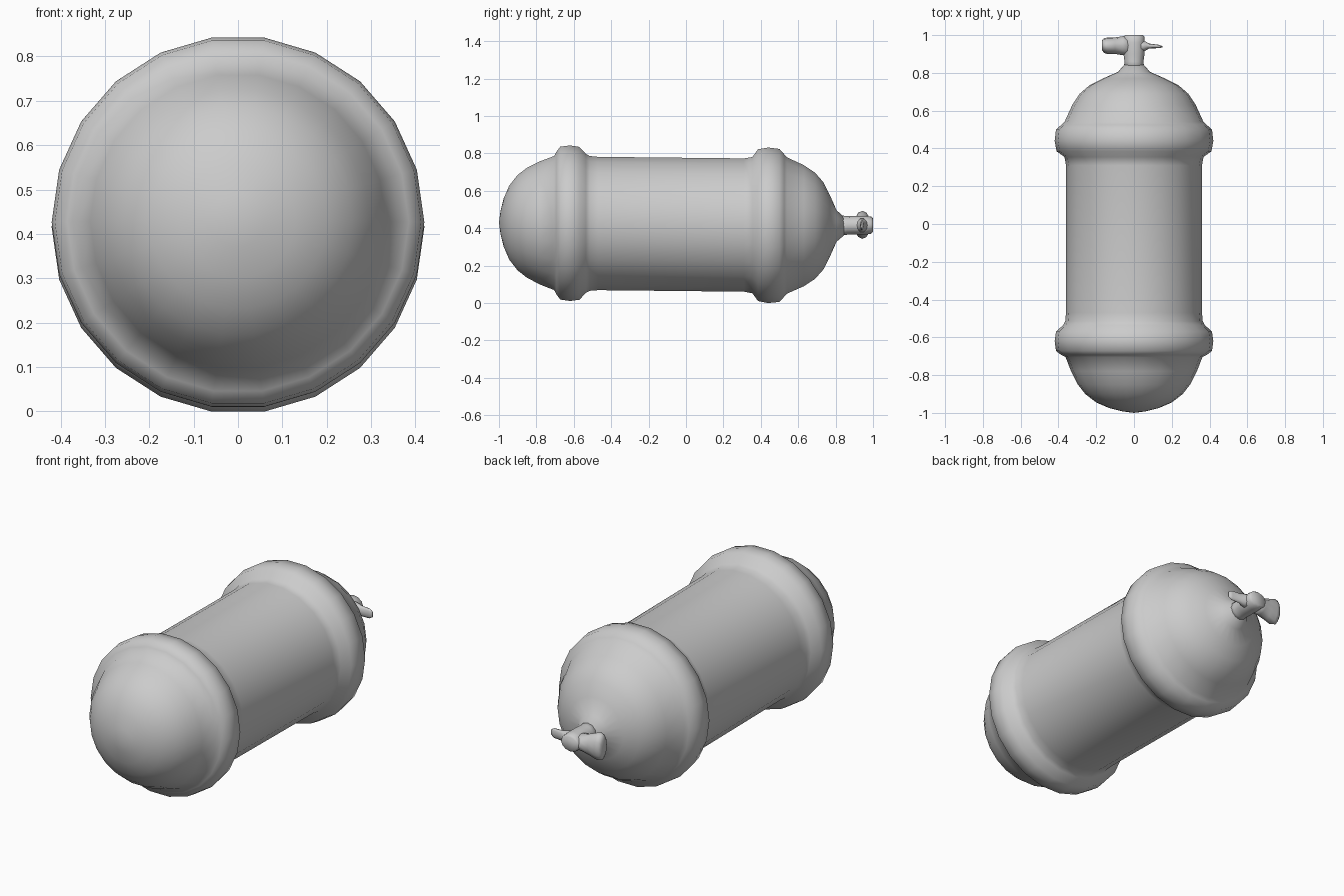
import bpy, bmesh
from math import sin, cos, tau


def loft(name, axis, sections, sides):
    """Skin elliptical sections (position, u radius, z radius, u centre, z centre)."""
    bm = bmesh.new()
    rings = []
    for p, ru, rz, cu, cz in sections:
        ring = []
        for i in range(sides):
            a = tau * i / sides
            u, z = cu + ru * cos(a), cz + rz * sin(a)
            ring.append(bm.verts.new((u, p, z) if axis == 'y' else (p, u, z)))
        rings.append(ring)
    for r0, r1 in zip(rings, rings[1:]):
        for i in range(sides):
            j = (i + 1) % sides
            bm.faces.new((r0[i], r0[j], r1[j], r1[i]))
    bm.faces.new(rings[0])
    bm.faces.new(rings[-1])
    bmesh.ops.remove_doubles(bm, verts=bm.verts, dist=0.0005)
    bmesh.ops.recalc_face_normals(bm, faces=bm.faces)
    for f in bm.faces:
        f.smooth = True
    me = bpy.data.meshes.new(name)
    bm.to_mesh(me)
    bm.free()
    ob = bpy.data.objects.new(name, me)
    bpy.context.collection.objects.link(ob)
    return ob


def axis_z(y):
    # the tank droops very slightly towards the valve end
    return 0.421 - 0.0105 * (y + 0.08)


# Tank: domed front, two raised bands, tapered shoulder and neck
profile = [
    (-1.0, 0.0), (-0.992, 0.06), (-0.975, 0.13), (-0.945, 0.2),
    (-0.9, 0.258), (-0.85, 0.297), (-0.78, 0.333), (-0.705, 0.362),
    (-0.693, 0.385), (-0.672, 0.413), (-0.62, 0.42), (-0.57, 0.413),
    (-0.535, 0.375), (-0.515, 0.364), (-0.47, 0.36), (0.31, 0.36),
    (0.355, 0.368), (0.385, 0.41), (0.44, 0.42), (0.5, 0.413),
    (0.525, 0.385), (0.54, 0.368), (0.63, 0.327), (0.69, 0.287),
    (0.735, 0.235), (0.77, 0.165), (0.805, 0.085), (0.845, 0.05),
]
loft("tank", 'y', [(y, r, r, 0, axis_z(y)) for y, r in profile], 22)

# Valve stem
loft("valve_stem", 'y', [
    (0.82, 0.055, 0.055, 0, 0.414), (0.86, 0.05, 0.05, 0, 0.415),
    (0.9, 0.056, 0.05, 0, 0.416), (0.96, 0.056, 0.05, 0, 0.416),
    (0.99, 0.056, 0.046, 0, 0.416), (1.0, 0.048, 0.036, 0, 0.416)], 12)

# Flared hand knob on the left
loft("valve_knob", 'x', [
    (-0.17, 0.025, 0.048, 0.947, 0.418), (-0.16, 0.038, 0.07, 0.945, 0.418),
    (-0.14, 0.044, 0.075, 0.943, 0.418), (-0.1, 0.044, 0.06, 0.944, 0.417),
    (-0.06, 0.05, 0.045, 0.944, 0.416), (-0.02, 0.055, 0.04, 0.943, 0.416)], 12)

# Thin outlet spike on the right
loft("valve_outlet", 'x', [
    (0.02, 0.04, 0.04, 0.94, 0.416), (0.055, 0.028, 0.034, 0.942, 0.416),
    (0.08, 0.013, 0.028, 0.942, 0.416), (0.13, 0.009, 0.027, 0.94, 0.416),
    (0.15, 0.004, 0.016, 0.938, 0.416)], 10)
